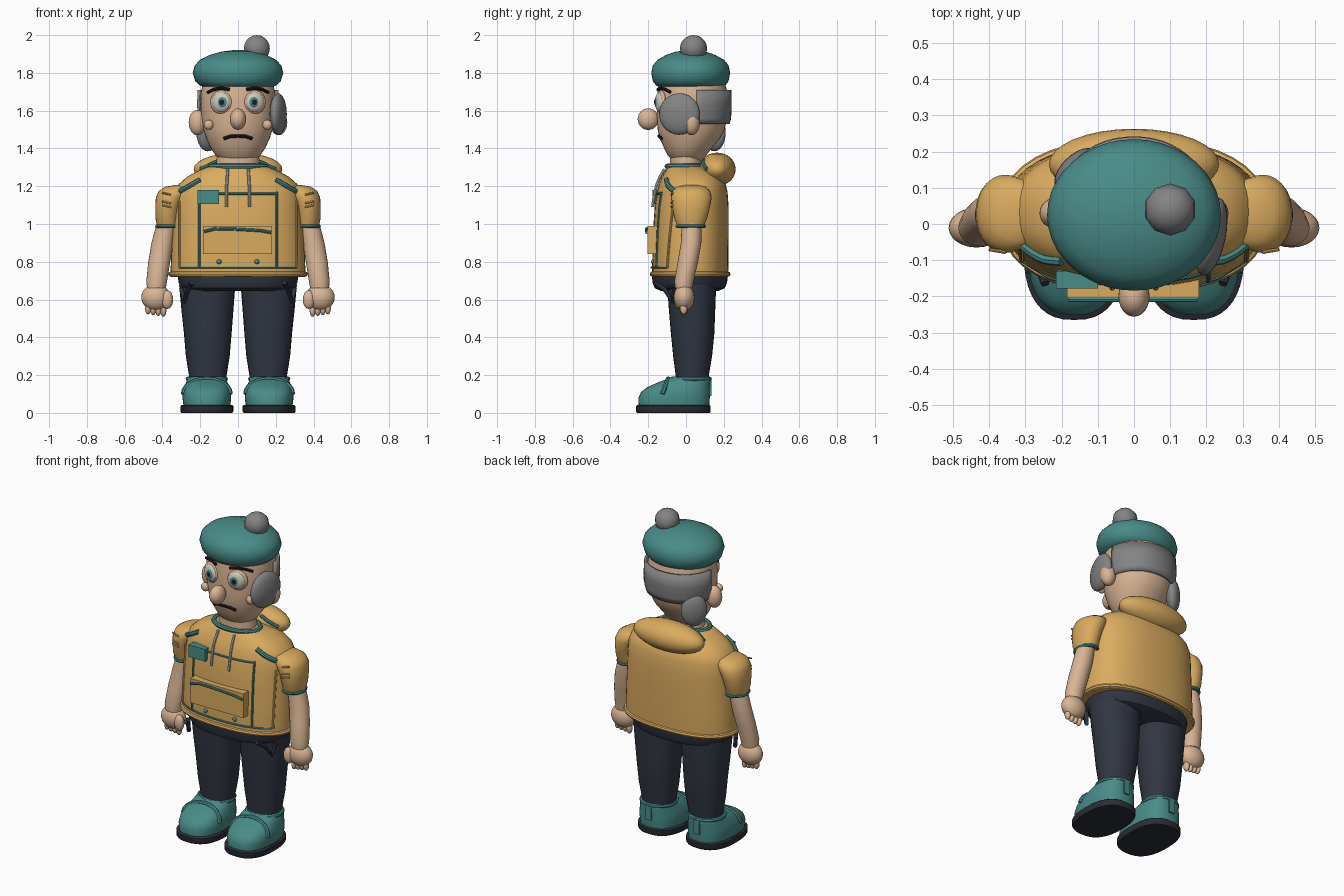
import bpy, bmesh, math
from mathutils import Matrix, Vector

if "Cube" in bpy.data.objects:
    bpy.data.objects.remove(bpy.data.objects["Cube"])


def material(name, r, g, b):
    m = bpy.data.materials.new(name)
    m.diffuse_color = (r, g, b, 1)
    m.use_nodes = True
    m.node_tree.nodes["Principled BSDF"].inputs["Base Color"].default_value = m.diffuse_color
    return m


YELLOW = material("mustard cloth", .70, .41, .115)
TEAL = material("teal cloth", .065, .26, .245)
SKIN = material("skin", .70, .46, .30)
NAVY = material("navy trousers", .03, .037, .055)
SOLE = material("dark sole", .025, .027, .038)
GREY = material("grey hair", .23, .23, .23)
WHITE = material("off white", .62, .60, .52)
BLACK = material("dark line", .012, .012, .018)


def finish(name, bm, mat):
    bmesh.ops.recalc_face_normals(bm, faces=bm.faces)
    me = bpy.data.meshes.new(name)
    bm.to_mesh(me)
    bm.free()
    me.materials.append(mat)
    ob = bpy.data.objects.new(name, me)
    bpy.context.collection.objects.link(ob)
    return ob


def loft(name, rings, mat, n=2.0, seg=40, arc=None):
    """Skin rings of (z, cx, cy, rx, ry); n squares the outline, arc leaves an open shell."""
    bm = bmesh.new()
    a0, a1 = arc or (0, 2 * math.pi)
    count = seg + 1 if arc else seg
    loops = []
    for z, cx, cy, rx, ry in rings:
        loop = []
        for i in range(count):
            a = a0 + (a1 - a0) * i / seg
            c, s = math.cos(a), math.sin(a)
            x = math.copysign(abs(c) ** (2 / n), c)
            y = math.copysign(abs(s) ** (2 / n), s)
            loop.append(bm.verts.new((cx + rx * x, cy + ry * y, z)))
        loops.append(loop)
    for lo, hi in zip(loops, loops[1:]):
        for i in range(seg):
            j = (i + 1) % count
            bm.faces.new((lo[i], lo[j], hi[j], hi[i]))
    if not arc:
        bm.faces.new(loops[0])
        bm.faces.new(loops[-1])
    return finish(name, bm, mat)


def ball(name, loc, rad, mat, rot=0, u=24, v=14):
    bm = bmesh.new()
    bmesh.ops.create_uvsphere(bm, u_segments=u, v_segments=v, radius=1)
    bm.transform(Matrix.Translation(loc) @ Matrix.Rotation(math.radians(rot), 4, 'Z')
                 @ Matrix.Diagonal((*rad, 1)))
    return finish(name, bm, mat)


def box(name, lo, hi, mat):
    lo, hi = Vector(lo), Vector(hi)
    bm = bmesh.new()
    bmesh.ops.create_cube(bm, size=1)
    bm.transform(Matrix.Translation((lo + hi) / 2) @ Matrix.Diagonal((*(hi - lo), 1)))
    return finish(name, bm, mat)


def tube(name, pts, r, mat, closed=False):
    cu = bpy.data.curves.new(name, 'CURVE')
    cu.dimensions = '3D'
    cu.bevel_depth, cu.bevel_resolution, cu.use_fill_caps = r, 2, True
    sp = cu.splines.new('POLY')
    sp.points.add(len(pts) - 1)
    for p, co in zip(sp.points, pts):
        p.co = (*co, 1)
    sp.use_cyclic_u = closed
    tmp = bpy.data.objects.new(name, cu)
    me = bpy.data.meshes.new_from_object(tmp)
    bpy.data.objects.remove(tmp)
    me.materials.append(mat)
    ob = bpy.data.objects.new(name, me)
    bpy.context.collection.objects.link(ob)


def hoop(name, c, rx, ry, r, mat, n=2.0):
    pts = []
    for i in range(40):
        co, s = math.cos(i * math.pi / 20), math.sin(i * math.pi / 20)
        pts.append((c[0] + rx * math.copysign(abs(co) ** (2 / n), co),
                    c[1] + ry * math.copysign(abs(s) ** (2 / n), s), c[2]))
    tube(name, pts, r, mat, True)


def front_y(rings, n, x, z):
    """Front surface of a centred loft."""
    for a, b in zip(rings, rings[1:]):
        if a[0] <= z <= b[0]:
            t = (z - a[0]) / (b[0] - a[0])
            _, _, cy, rx, ry = [p + (q - p) * t for p, q in zip(a, b)]
            return cy - ry * max(0, 1 - abs(x / rx) ** n) ** (1 / n)


# jacket body
N = 2.4
TORSO = [(.72, 0, .022, .355, .20), (.76, 0, .022, .357, .202), (.9, 0, .025, .35, .2),
         (1.0, 0, .027, .343, .199), (1.1, 0, .03, .338, .195), (1.17, 0, .033, .332, .187),
         (1.21, 0, .033, .315, .177), (1.25, 0, .03, .27, .157), (1.28, 0, .02, .215, .13),
         (1.3, 0, 0, .165, .1), (1.31, 0, 0, .13, .08)]
loft("jacket_body", TORSO, YELLOW, N, 48)
hoop("jacket_hem", (0, .022, .735), .356, .2, .014, YELLOW, N)
ball("hood", (0, .165, 1.29), (.235, .098, .088), YELLOW, u=32)
hoop("collar", (0, -.008, 1.305), .145, .092, .014, TEAL)


def seam(name, pts, r=.006, off=.002, mat=TEAL):
    """Tube laid on the jacket front along (x, z) points."""
    out = []
    for (x0, z0), (x1, z1) in zip(pts, pts[1:]):
        for i in range(9):
            x, z = x0 + (x1 - x0) * i / 8, z0 + (z1 - z0) * i / 8
            out.append((x, front_y(TORSO, N, x, z) - off, z))
    tube(name, out, r, mat)


# jacket front details
seam("seam_chest", [(-.2, 1.16), (.205, 1.16)])
seam("seam_bottom", [(-.31, .77), (.31, .77)])
box("front_pocket", (-.185, -.205, .84), (.18, -.13, .99), YELLOW)
tube("pocket_piping", [(-.18, -.208, .96), (-.12, -.208, .975), (0, -.208, .972),
                       (.12, -.208, .965), (.175, -.208, .955)], .008, TEAL)
box("chest_patch", (-.215, -.178, 1.105), (-.1, -.13, 1.18), TEAL)
for s in (-1, 1):
    seam("seam_side", [(s * .205, .77), (s * .205, 1.17)])
    seam("seam_flank", [(s * .31, .77), (s * .31, 1.12)], .007, mat=YELLOW)
    seam("shoulder_strip", [(s * .2, 1.235), (s * .32, 1.165)], .014, .003)
    seam("drawstring", [(s * .055, 1.29), (s * .06, 1.2), (s * .06, 1.09)], .008, .012, WHITE)
    ball("snap", (s * .1, front_y(TORSO, N, .1, .8), .8), (.013, .01, .013), TEAL, u=12, v=8)
    tube("hood_trim", [(s * .09, .095, 1.34), (s * .14, .09, 1.32), (s * .2, .11, 1.29)], .01, TEAL)

# head, neck and beret
HEAD = [(1.33, 0, .01, .08, .075), (1.36, 0, .005, .117, .1), (1.40, 0, .01, .143, .125),
        (1.45, 0, .02, .167, .158), (1.5, 0, .027, .183, .177), (1.56, 0, .032, .194, .186),
        (1.63, 0, .034, .198, .188), (1.7, 0, .034, .196, .185), (1.77, 0, .03, .18, .17)]
loft("neck", [(1.25, 0, 0, .12, .085), (1.38, 0, 0, .11, .085)], SKIN)
loft("head", HEAD, SKIN, 2.1)
loft("beret", [(1.722, 0, .025, .17, .16), (1.732, 0, .025, .2, .182), (1.755, 0, .025, .226, .2),
               (1.8, 0, .025, .24, .209), (1.84, 0, .025, .229, .2), (1.87, 0, .025, .2, .175),
               (1.895, 0, .025, .15, .13), (1.912, 0, .025, .09, .08), (1.92, 0, .025, .03, .025)],
     TEAL)
ball("pompom", (.1, .04, 1.93), (.072, .072, .07), GREY, u=10, v=10)

# hair band around the back, with two side tufts
hair = loft("hair_band", [(1.53, 0, .034, .198, .19), (1.56, 0, .034, .206, .198),
                          (1.63, 0, .034, .211, .201), (1.71, 0, .034, .208, .199)],
            GREY, 2.1, 24, (.1, math.pi - .1))
solid = hair.modifiers.new("thickness", 'SOLIDIFY')
solid.thickness, solid.offset = .014, 0
ball("hair_tuft_right", (.213, -.035, 1.582), (.04, .11, .11), GREY, -12)
ball("hair_tuft_left", (-.16, .15, 1.485), (.04, .075, .1), GREY, -45)

# face
ball("nose", (0, -.2, 1.555), (.043, .056, .057), SKIN)
tube("mouth", [(x, front_y(HEAD, 2.1, x, 1.46) - .003, z) for x, z in
               ((-.075, 1.452), (-.04, 1.464), (0, 1.466), (.04, 1.464), (.075, 1.452))], .009, BLACK)
for s in (-1, 1):
    ball("ear", (s * .215, .03, 1.537), (.046, .043, .067), SKIN)
    ball("cheek", (s * .155, -.1, 1.525), (.026, .02, .026), SKIN, u=12, v=8)
    ey = front_y(HEAD, 2.1, .09, 1.645)
    turn = s * 17
    ball("eyelid", (s * .09, ey + .004, 1.645), (.06, .02, .062), SKIN, turn)
    ball("eye_white", (s * .09, ey - .004, 1.645), (.05, .022, .052), WHITE, turn)
    ball("iris", (s * .086, ey - .016, 1.645), (.031, .014, .033), TEAL, turn)
    ball("pupil", (s * .086, ey - .025, 1.645), (.016, .008, .017), BLACK, turn, 12, 8)
    tube("eyebrow", [(s * x, front_y(HEAD, 2.1, x, z) - .004, z) for x, z in
                     ((.045, 1.712), (.09, 1.72), (.13, 1.712), (.16, 1.697))], .009, BLACK)

# trousers seat
loft("trousers_seat", [(.645, 0, .02, .25, .15), (.66, 0, .02, .295, .185),
                       (.69, 0, .02, .315, .198), (.74, 0, .02, .32, .2)], NAVY, 2.3)

for s in (-1, 1):
    # sleeve, arm and hand
    loft("sleeve", [(.985, s * .37, .025, .058, .07), (1.03, s * .374, .025, .063, .087),
                    (1.09, s * .368, .027, .07, .1), (1.14, s * .355, .028, .08, .108),
                    (1.175, s * .335, .028, .085, .1), (1.197, s * .315, .028, .07, .075),
                    (1.207, s * .3, .028, .03, .03)], YELLOW, 2.1, 28)
    hoop("sleeve_cuff", (s * .37, .025, .988), .059, .071, .01, TEAL)
    for z in (1.09, 1.11, 1.155):
        tube("sleeve_stitch", [(s * .355, -.078, z), (s * .4, -.07, z + .01)], .005, YELLOW)
    loft("arm", [(.66, s * .432, -.012, .05, .046), (.7, s * .43, -.01, .055, .051),
                 (.8, s * .417, .01, .058, .054), (.9, s * .4, .027, .058, .054),
                 (1.0, s * .38, .03, .052, .053), (1.06, s * .37, .03, .045, .05)], SKIN, 2, 24)
    ball("hand", (s * .435, -.01, .612), (.077, .055, .07), SKIN)
    ball("thumb", (s * .375, -.04, .6), (.032, .024, .05), SKIN, u=12, v=8)
    for i in range(4):
        ball("finger", (s * (.395 + .027 * i), -.012, .542 + .004 * i), (.016, .02, .033), SKIN, u=12, v=8)

    # trouser leg with pocket edge
    loft("trouser_leg", [(.15, s * .16, .033, .095, .085), (.2, s * .16, .033, .1, .088),
                         (.3, s * .16, .035, .116, .103), (.42, s * .16, .035, .126, .115),
                         (.55, s * .162, .032, .138, .123), (.68, s * .163, .03, .149, .13)],
         NAVY, 2.2, 28)
    tube("trouser_pocket", [(s * .245, -.165, .69), (s * .265, -.11, .65), (s * .285, -.075, .59),
                            (s * .3, -.06, .66)], .012, NAVY)

    # shoe
    cx = s * .165
    loft("sole", [(0, cx, -.067, .135, .193), (.008, cx, -.067, .14, .198),
                  (.036, cx, -.067, .14, .198), (.042, cx, -.067, .133, .19)], SOLE, 2.5)
    loft("shoe", [(.04, cx, -.064, .124, .187), (.08, cx, -.063, .129, .189),
                  (.11, cx, -.056, .127, .182), (.135, cx, -.04, .12, .167),
                  (.16, cx, -.012, .11, .14), (.18, cx, .014, .102, .113),
                  (.19, cx, .02, .09, .1)], TEAL, 2.5)
    tube("shoe_strap", [(cx + .125 * math.cos(a), -.125 + .03 * math.sin(a), .1 + .08 * math.sin(a))
                        for a in [math.pi * i / 12 for i in range(13)]], .013, TEAL)
    hoop("shoe_collar", (cx, .025, .18), .1, .1, .012, TEAL)
    box("heel_tab", (cx - .018, .112, .09), (cx + .018, .135, .185), TEAL)

# smooth shading with kept edges
bpy.ops.object.select_all(action='SELECT')
bpy.context.view_layer.objects.active = bpy.context.scene.objects["head"]
bpy.ops.object.shade_smooth_by_angle(angle=math.radians(40))
